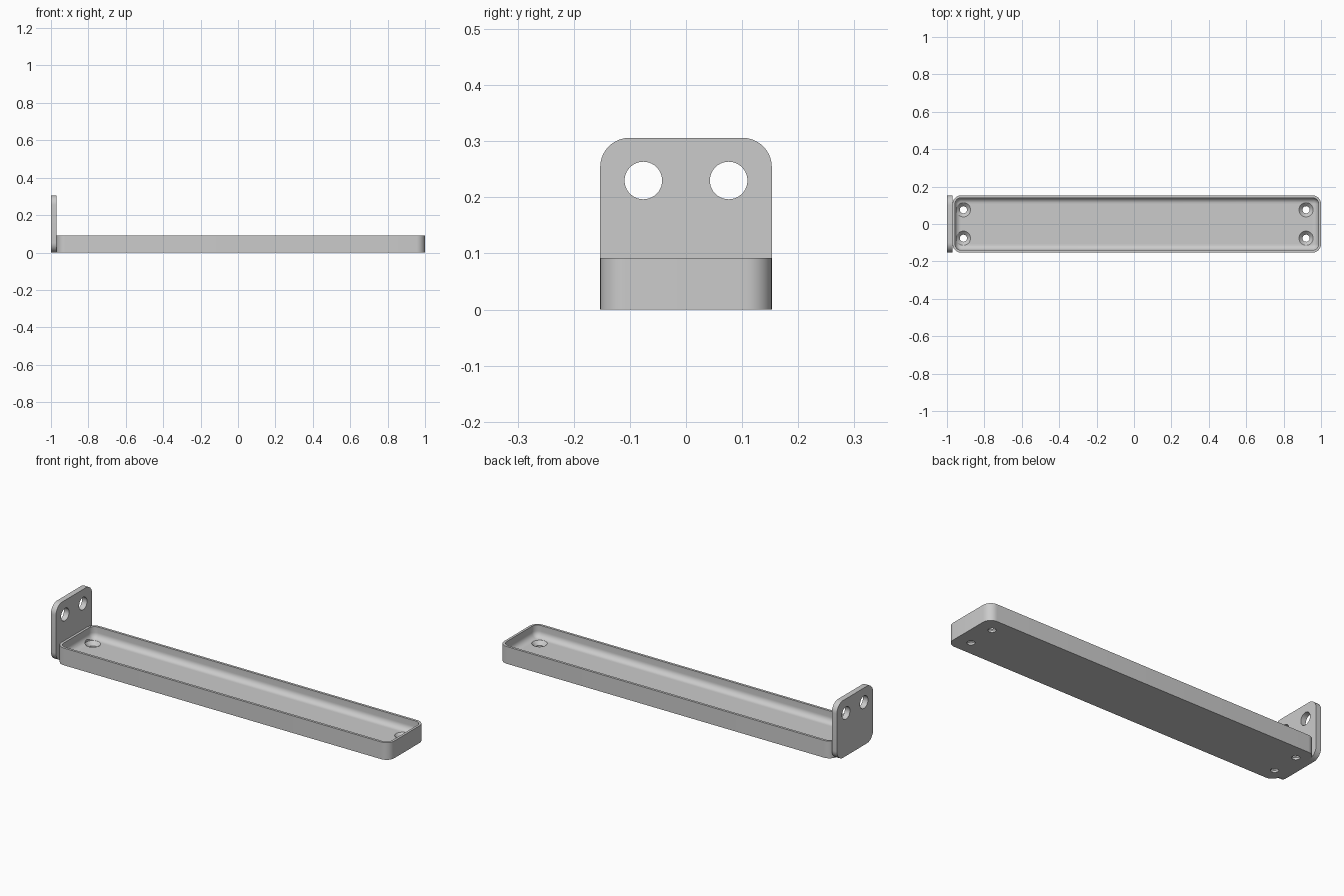
import bpy, bmesh, math
from mathutils import Matrix, Vector

cube = bpy.data.objects.get("Cube")
if cube:
    bpy.data.objects.remove(cube, do_unlink=True)

grey = bpy.data.materials.new("satin grey")
grey.use_nodes = True
COLOUR = (0.6, 0.6, 0.6, 1)
grey.diffuse_color = COLOUR
grey.node_tree.nodes["Principled BSDF"].inputs["Base Color"].default_value = COLOUR


def rounded_rect(half_w, half_h, radius, steps=10):
    """Corner points of a rounded rectangle, anticlockwise."""
    points = []
    for corner, (sx, sy) in enumerate([(1, 1), (-1, 1), (-1, -1), (1, -1)]):
        for i in range(steps + 1):
            a = math.pi / 2 * (corner + i / steps)
            points.append((sx * (half_w - radius) + radius * math.cos(a),
                           sy * (half_h - radius) + radius * math.sin(a)))
    return points


def loft(name, loops, matrix):
    """Skin a stack of (outline, height) loops and cap both ends."""
    bm = bmesh.new()
    rings = [[bm.verts.new((x, y, z)) for x, y in pts] for pts, z in loops]
    for low, high in zip(rings, rings[1:]):
        n = len(low)
        for i in range(n):
            j = (i + 1) % n
            bm.faces.new((low[i], low[j], high[j], high[i]))
    bm.faces.new(rings[0][::-1])
    bm.faces.new(rings[-1])
    bm.transform(matrix)
    bmesh.ops.recalc_face_normals(bm, faces=bm.faces)
    mesh = bpy.data.meshes.new(name)
    bm.to_mesh(mesh)
    bm.free()
    mesh.materials.append(grey)
    obj = bpy.data.objects.new(name, mesh)
    bpy.context.collection.objects.link(obj)
    return obj


def circle(radius, n=40):
    return [(radius * math.cos(2 * math.pi * i / n),
             radius * math.sin(2 * math.pi * i / n)) for i in range(n)]


def activate(obj):
    bpy.ops.object.select_all(action="DESELECT")
    obj.select_set(True)
    bpy.context.view_layer.objects.active = obj


def drill(obj, profile, matrices):
    """Cut a turned (radius, height) profile out of the part at each place."""
    for m in matrices:
        cutter = loft("hole_cutter", [(circle(r), z) for r, z in profile], m)
        cutter.hide_render = True
        mod = obj.modifiers.new("hole", "BOOLEAN")
        mod.operation = "DIFFERENCE"
        mod.solver = "EXACT"
        mod.object = cutter
        activate(obj)
        bpy.ops.object.modifier_apply(modifier=mod.name)
        bpy.data.objects.remove(cutter, do_unlink=True)


def smooth(obj):
    activate(obj)
    bpy.ops.object.shade_smooth_by_angle(angle=math.radians(30))


HALF_Y = 0.153
PLATE_X = -0.97      # inner face of the end plate
THICK = 0.03         # plate and tray floor

# Tray: outer wall, thin rim, then a filleted hollow down to the floor
half_len = (1 - PLATE_X) / 2
height, corner, wall, fillet = 0.092, 0.046, 0.013, 0.031


def inset(d):
    return rounded_rect(half_len - d, HALF_Y - d, corner - d)


loops = [(inset(0), 0), (inset(0), height), (inset(wall), height)]
for i in range(9):
    a = math.pi / 2 * i / 8
    loops.append((inset(wall + fillet * (1 - math.cos(a))),
                  THICK + fillet * (1 - math.sin(a))))
tray = loft("tray", loops, Matrix.Translation(((1 + PLATE_X) / 2, 0, 0)))

# Countersunk screw holes in the tray floor
countersink = [(0.019, -0.02), (0.019, 0.011), (0.038, THICK), (0.038, 0.12)]
drill(tray, countersink,
      [Matrix.Translation((x, y, 0)) for x in (-0.912, 0.92) for y in (-0.076, 0.076)])
smooth(tray)

# Upright end plate with two through holes; local x, y, z become y, z, x
upright = Matrix(((0, 0, 1, 0), (1, 0, 0, 0), (0, 1, 0, 0), (0, 0, 0, 1)))
outline = rounded_rect(HALF_Y, HALF_Y, 0.052)
plate = loft("end_plate", [(outline, 0), (outline, THICK)],
             Matrix.Translation((-1, 0, HALF_Y)) @ upright)
drill(plate, [(0.0335, -0.05), (0.0335, 0.05)],
      [Matrix.Translation((-1, y, 0.23)) @ upright for y in (-0.076, 0.076)])
smooth(plate)
